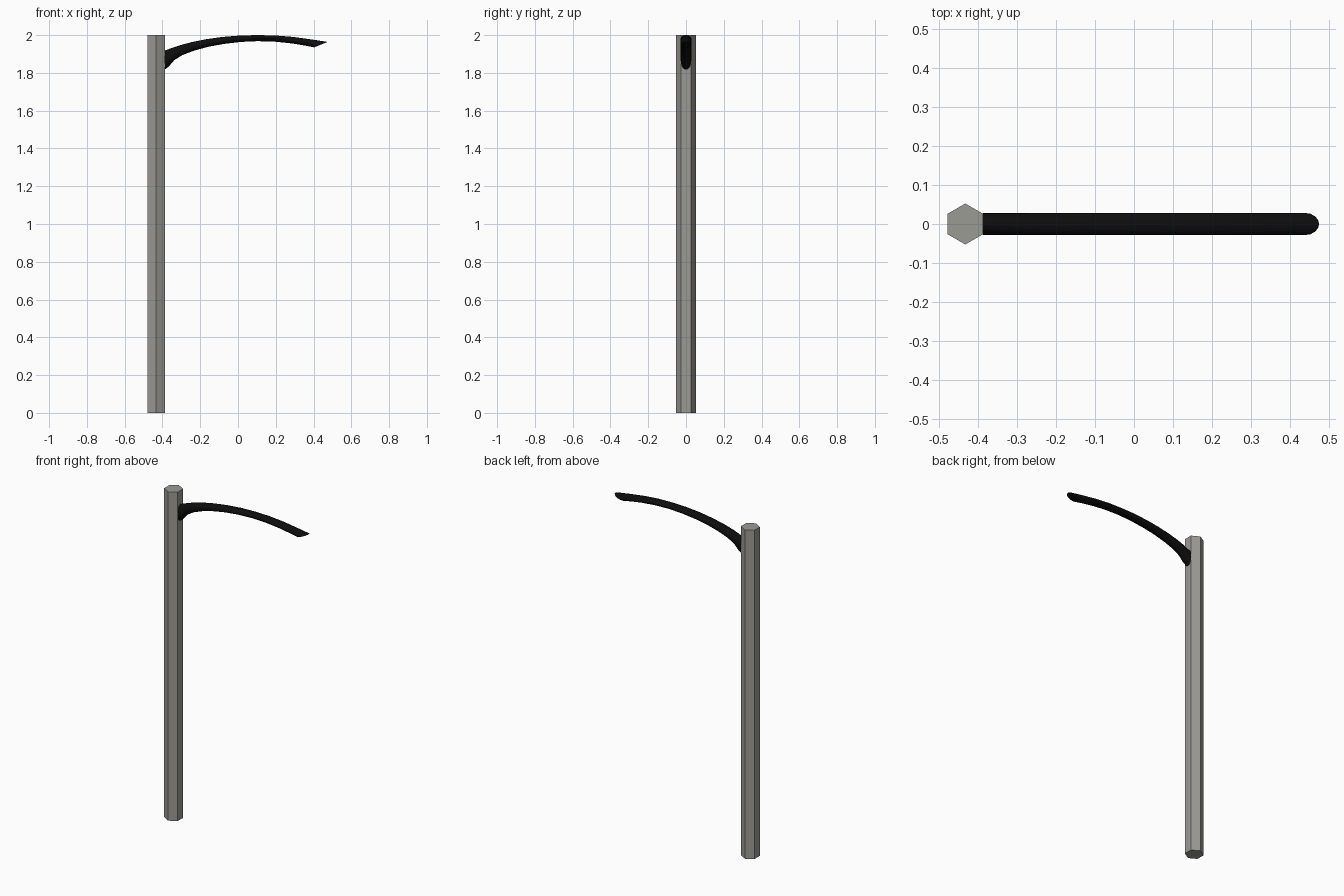
import bpy, bmesh, math
from mathutils import Vector

if "Cube" in bpy.data.objects:
    bpy.data.objects.remove(bpy.data.objects["Cube"])


def material(name, rgb):
    m = bpy.data.materials.new(name)
    m.diffuse_color = (*rgb, 1)
    m.use_nodes = True
    m.node_tree.nodes["Principled BSDF"].inputs["Base Color"].default_value = m.diffuse_color
    return m


def finish(bm, name, mat):
    bmesh.ops.recalc_face_normals(bm, faces=bm.faces[:])
    me = bpy.data.meshes.new(name)
    bm.to_mesh(me)
    bm.free()
    ob = bpy.data.objects.new(name, me)
    bpy.context.collection.objects.link(ob)
    me.materials.append(mat)
    return ob


grey = material("weathered grey", (0.33, 0.325, 0.30))
black = material("black", (0.004, 0.004, 0.004))

# Hexagonal post, flat sides facing left and right
bm = bmesh.new()
bmesh.ops.create_cone(bm, cap_ends=True, segments=6, radius1=0.0525,
                      radius2=0.0525, depth=2)
sides = [v.co.copy() for v in bm.verts]
if max(v.x for v in sides) > 0.05:      # put the corners on the y axis
    turn = math.radians(30)
    for v in bm.verts:
        x, y = v.co.x, v.co.y
        v.co.x = x * math.cos(turn) - y * math.sin(turn)
        v.co.y = x * math.sin(turn) + y * math.cos(turn)
bmesh.ops.translate(bm, verts=bm.verts[:], vec=(-0.433, 0, 1))
finish(bm, "post", grey)

# Curved arm: oval rings between (top x, top z, bottom x, bottom z) stations
stations = [
    (-0.388, 1.918, -0.388, 1.818),
    (-0.372, 1.924, -0.368, 1.832),
    (-0.345, 1.934, -0.338, 1.867),
    (-0.305, 1.947, -0.295, 1.894),
    (-0.245, 1.963, -0.232, 1.918),
    (-0.170, 1.978, -0.158, 1.938),
    (-0.085, 1.990, -0.077, 1.953),
    (0.010, 1.998, 0.015, 1.964),
    (0.105, 2.000, 0.105, 1.968),
    (0.200, 1.998, 0.197, 1.965),
    (0.295, 1.990, 0.285, 1.956),
    (0.390, 1.977, 0.365, 1.943),
    (0.475, 1.964, 0.402, 1.935),
]
SEG = 16
bm = bmesh.new()
rings = []
for tx, tz, bx, bz in stations:
    top, bottom = Vector((tx, 0, tz)), Vector((bx, 0, bz))
    mid, half = (top + bottom) / 2, (top - bottom) / 2
    ring = []
    for i in range(SEG):
        a = 2 * math.pi * i / SEG
        ring.append(bm.verts.new(mid + half * math.cos(a)
                                 + Vector((0, 0.0285 * math.sin(a), 0))))
    rings.append(ring)
for r, s in zip(rings, rings[1:]):
    for i in range(SEG):
        j = (i + 1) % SEG
        bm.faces.new((r[i], r[j], s[j], s[i]))
bm.faces.new(rings[0])
bm.faces.new(rings[-1])
arm = finish(bm, "curved_arm", black)
bpy.context.view_layer.objects.active = arm
arm.select_set(True)
bpy.ops.object.shade_smooth_by_angle(angle=math.radians(35))
